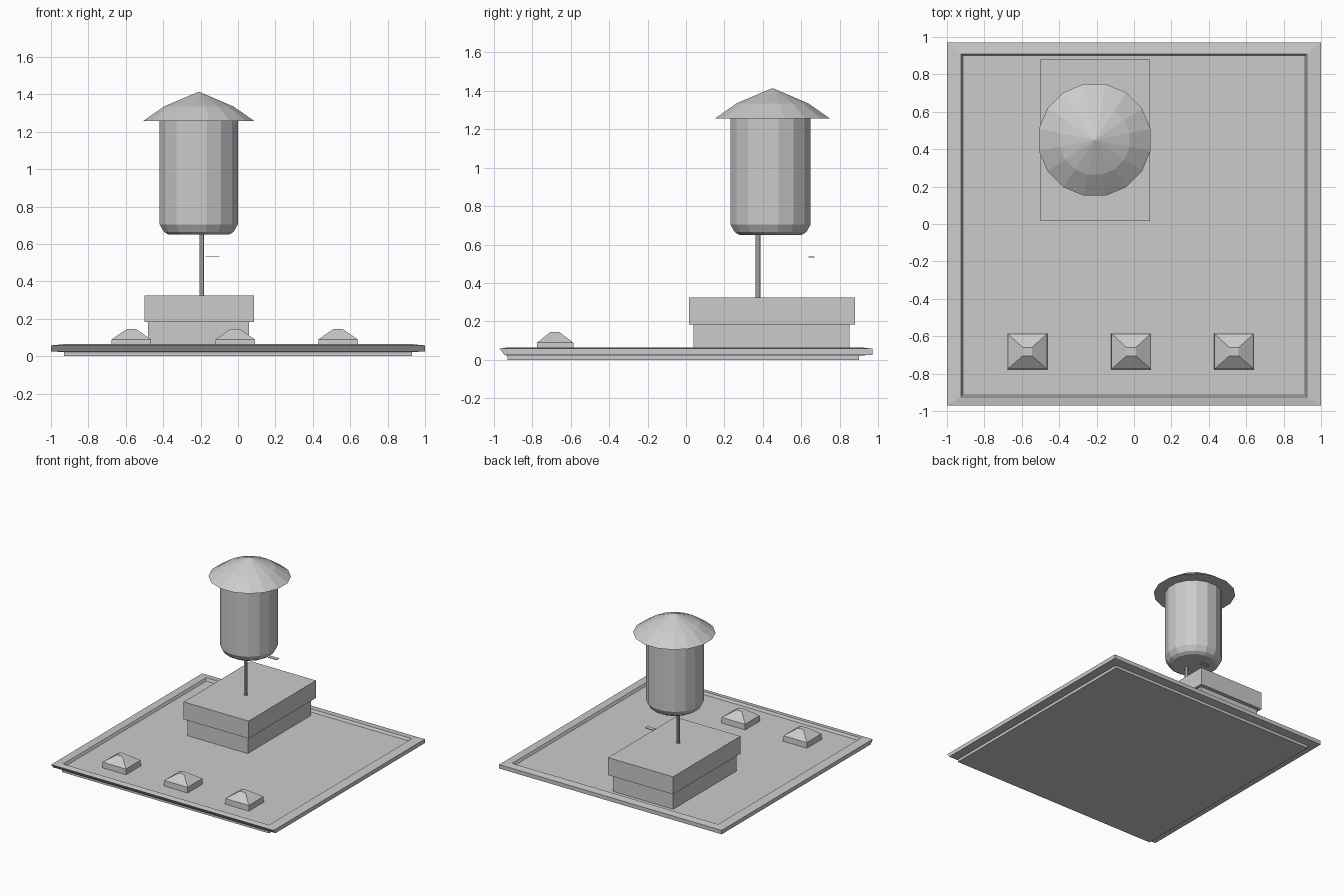
import bpy, bmesh, math

if "Cube" in bpy.data.objects:
    bpy.data.objects.remove(bpy.data.objects["Cube"])


def make(name, bm):
    bmesh.ops.recalc_face_normals(bm, faces=bm.faces)
    mesh = bpy.data.meshes.new(name)
    bm.to_mesh(mesh)
    bm.free()
    ob = bpy.data.objects.new(name, mesh)
    bpy.context.collection.objects.link(ob)
    return ob


def loft(name, rings):
    """Skin a closed stack of equal-length rings and cap both ends."""
    bm = bmesh.new()
    loops = [[bm.verts.new(p) for p in r] for r in rings]
    n = len(loops[0])
    for a, b in zip(loops, loops[1:]):
        for i in range(n):
            j = (i + 1) % n
            bm.faces.new((a[i], a[j], b[j], b[i]))
    bm.faces.new(loops[0])
    bm.faces.new(loops[-1])
    return make(name, bm)


def rect(x0, x1, y0, y1, z):
    return [(x0, y0, z), (x1, y0, z), (x1, y1, z), (x0, y1, z)]


def circle(cx, cy, r, z, n):
    return [(cx + r * math.cos(2 * math.pi * (i + 0.5) / n),
             cy + r * math.sin(2 * math.pi * (i + 0.5) / n), z) for i in range(n)]


def box(name, x0, x1, y0, y1, z0, z1):
    return loft(name, [rect(x0, x1, y0, y1, z0), rect(x0, x1, y0, y1, z1)])


# Base tray: inset foot, overhanging rim, shallow recessed floor
loft("base_tray", [
    rect(-0.93, 0.93, -0.93, 0.90, 0.0),
    rect(-0.93, 0.93, -0.93, 0.90, 0.022),
    rect(-1.0, 1.0, -0.945, 0.97, 0.026),
    rect(-1.0, 1.0, -0.97, 0.97, 0.058),
    rect(-0.925, 0.925, -0.925, 0.91, 0.065),
    rect(-0.915, 0.915, -0.915, 0.90, 0.045),
])

# Two-tier building block
box("building_lower", -0.48, 0.06, 0.04, 0.85, 0.045, 0.185)
box("building_upper", -0.50, 0.085, 0.015, 0.88, 0.183, 0.325)

# Three small pyramid-topped pads along the front
for k, x in enumerate((-0.57, -0.015, 0.535)):
    loft(f"pyramid_pad_{k + 1}", [
        rect(x - 0.107, x + 0.107, -0.777, -0.585, 0.045),
        rect(x - 0.105, x + 0.105, -0.775, -0.587, 0.09),
        rect(x - 0.025, x + 0.025, -0.705, -0.66, 0.145),
    ])

# Thin support pole
loft("pole", [circle(-0.193, 0.375, 0.013, z, 8) for z in (0.32, 0.67)])

# Tank with chamfered bottom
CX, CY = -0.21, 0.44
loft("tank", [circle(CX, CY, r, z, 16) for r, z in
              ((0.165, 0.65), (0.19, 0.665), (0.213, 0.705), (0.213, 1.27))])

# Two-slope conical roof
loft("tank_roof", [circle(CX, CY + 0.01, r, z, 16) for r, z in
                   ((0.304, 1.257), (0.19, 1.335), (0.004, 1.413))])

# Small loose fitting under the tank
box("small_fitting", -0.175, -0.10, 0.638, 0.67, 0.532, 0.537)
